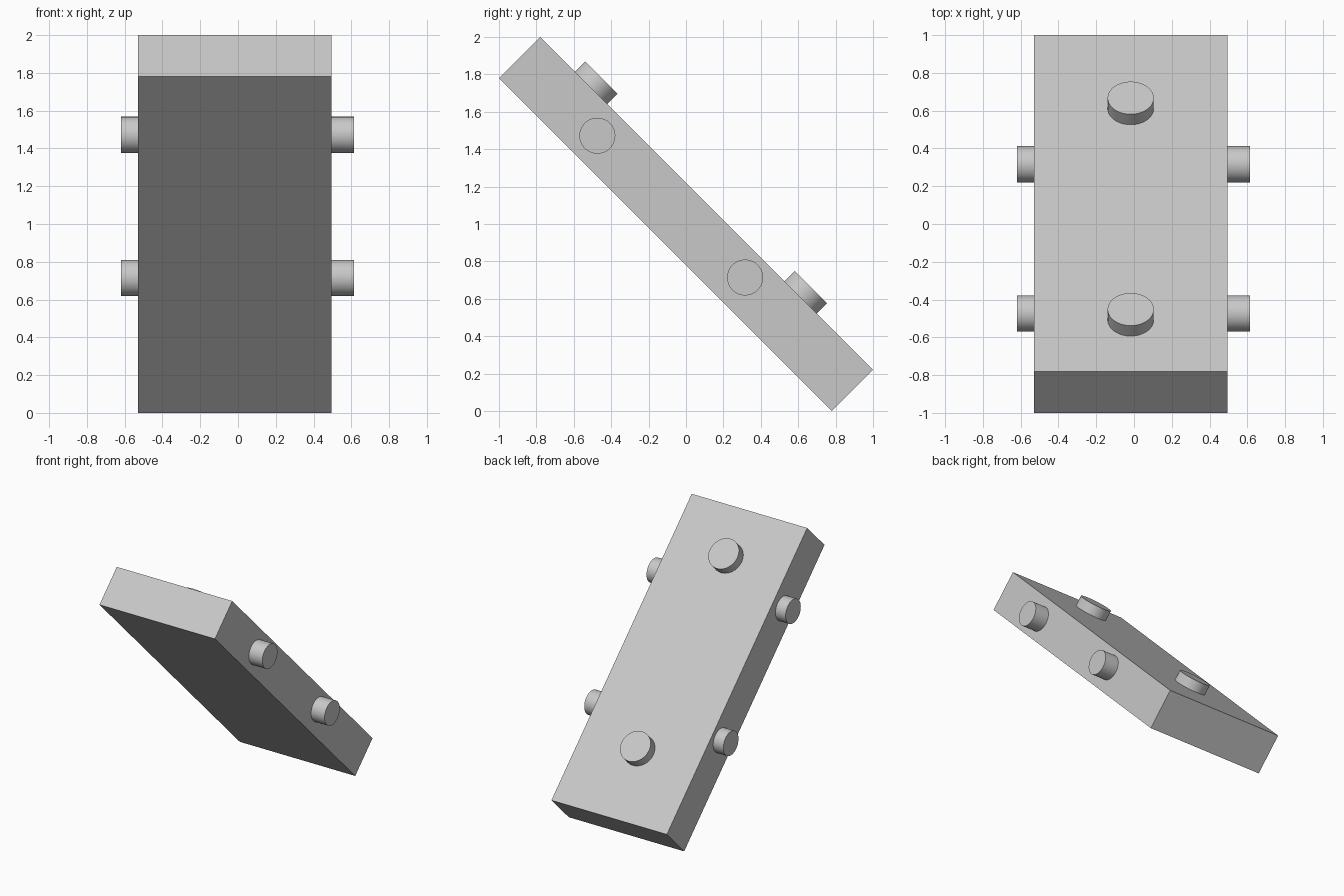
import bpy
from math import radians
from mathutils import Matrix, Vector

cube = bpy.data.objects.get("Cube")
if cube:
    bpy.data.objects.remove(cube, do_unlink=True)

grey = bpy.data.materials.new("light_grey")
grey.use_nodes = True
GREY = (0.58, 0.58, 0.58, 1)
grey.diffuse_color = GREY
grey.node_tree.nodes["Principled BSDF"].inputs["Base Color"].default_value = GREY

CENTRE_X = -0.0175
HALF_WIDTH = 0.5125
TILT = radians(-45)
EMBED = 0.01  # how far each peg sinks into the slab


def finish(name):
    obj = bpy.context.object
    obj.name = name
    obj.data.materials.append(grey)
    return obj


def peg(name, base, direction, radius, height):
    """Round peg standing on a surface point and pointing along direction."""
    direction = Vector(direction).normalized()
    centre = Vector(base) + direction * (height - EMBED) / 2
    bpy.ops.mesh.primitive_cylinder_add(
        vertices=64, radius=radius, depth=height + EMBED, location=centre,
        rotation=direction.to_track_quat('Z', 'Y').to_euler())
    bpy.ops.object.shade_smooth_by_angle(angle=radians(30))
    return finish(name)


# Tilted slab
bpy.ops.mesh.primitive_cube_add(size=1, location=(CENTRE_X, 0, 1), rotation=(TILT, 0, 0))
slab = finish("slab")
slab.data.transform(Matrix.Diagonal((2 * HALF_WIDTH, 2.517, 0.311, 1)))

# Side pegs, a pair on each edge
for level, y, z in (("upper", -0.474, 1.472), ("lower", 0.316, 0.714)):
    for side, s in (("left", 1), ("right", -1)):
        peg(f"{level}_{side}_peg", (CENTRE_X + s * HALF_WIDTH, y, z),
            (s, 0, 0), 0.096, 0.12 if s > 0 else 0.09)

# Round buttons on the upper face
for level, y, z in (("upper", -0.506, 1.728), ("lower", 0.613, 0.609)):
    peg(f"{level}_button", (CENTRE_X, y, z), (0, 1, 1), 0.122, 0.077)
